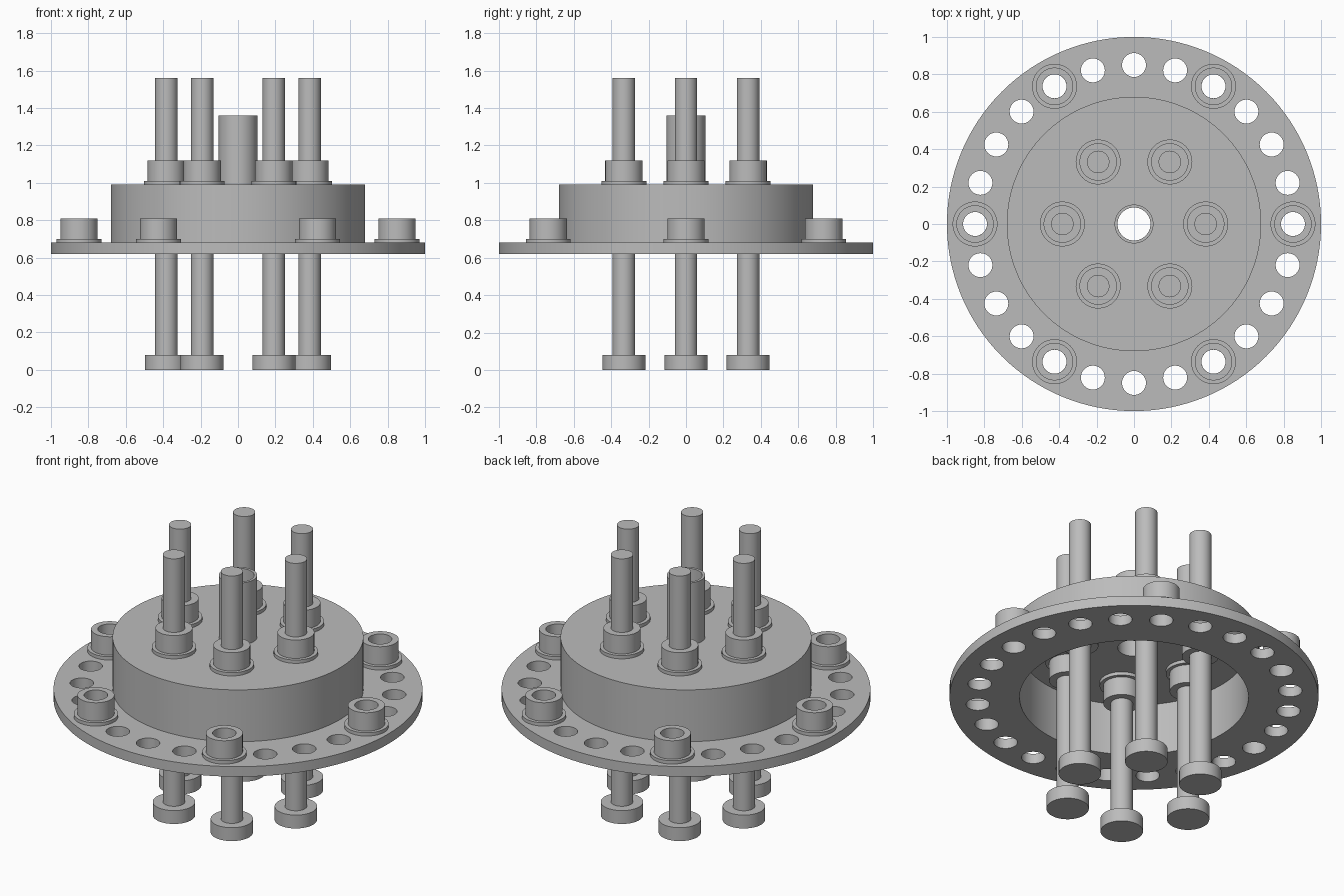
import bpy, bmesh
from math import pi, sin, cos, radians

cube = bpy.data.objects.get("Cube")
if cube:
    bpy.data.objects.remove(cube, do_unlink=True)

steel = bpy.data.materials.new("grey_steel")
steel.use_nodes = True
GREY = (0.5, 0.5, 0.5, 1)
steel.diffuse_color = GREY
steel.node_tree.nodes["Principled BSDF"].inputs["Base Color"].default_value = GREY


def lathe(name, profile, closed=True, steps=64, at=(0, 0, 0)):
    """Spin an (r, z) profile around the z axis."""
    bm = bmesh.new()
    vs = [bm.verts.new((r, 0, z)) for r, z in profile]
    edges = [bm.edges.new(p) for p in zip(vs, vs[1:])]
    if closed:
        edges.append(bm.edges.new((vs[-1], vs[0])))
    bmesh.ops.spin(bm, geom=vs + edges, cent=(0, 0, 0), axis=(0, 0, 1),
                   angle=2 * pi, steps=steps, use_duplicate=False)
    bmesh.ops.remove_doubles(bm, verts=bm.verts, dist=1e-5)
    bmesh.ops.recalc_face_normals(bm, faces=bm.faces)
    mesh = bpy.data.meshes.new(name)
    bm.to_mesh(mesh)
    bm.free()
    mesh.materials.append(steel)
    ob = bpy.data.objects.new(name, mesh)
    ob.location = at
    bpy.context.collection.objects.link(ob)
    return ob


def select(ob):
    bpy.ops.object.select_all(action='DESELECT')
    ob.select_set(True)
    bpy.context.view_layer.objects.active = ob


def smooth(ob):
    select(ob)
    bpy.ops.object.shade_smooth_by_angle(angle=radians(30))


def ring(name, inner, outer, low, high, at=(0, 0, 0)):
    ob = lathe(name, [(inner, low), (outer, low), (outer, high), (inner, high)], at=at)
    smooth(ob)


def polar(radius, angle):
    return (radius * cos(angle), radius * sin(angle), 0)


def nut_and_washer(name, inner, seat, direction, at):
    """Washer against the seat height, round nut stacked on it."""
    for part, outer, a, b in (("washer", 0.12, 0, 0.02), ("nut", 0.1, 0.02, 0.13)):
        low, high = sorted((seat + direction * a, seat + direction * b))
        ring(f"{name}_{part}", inner, outer, low, high, at)


FLANGE_Z, FLANGE_TOP = 0.62, 0.68
CEILING, PLATE_TOP = 0.93, 0.99
HOLE, ROD = 0.064, 0.06

# Flanged hollow housing
housing = lathe("flanged_housing", [
    (0.62, FLANGE_Z), (1, FLANGE_Z), (1, FLANGE_TOP), (0.68, FLANGE_TOP),
    (0.68, PLATE_TOP), (0.095, PLATE_TOP), (0.095, CEILING), (0.62, CEILING)], steps=128)

# Ring of drilled holes in the flange
bm = bmesh.new()
for i in range(24):
    made = bmesh.ops.create_cone(bm, cap_ends=True, segments=32,
                                 radius1=HOLE, radius2=HOLE, depth=0.2)
    x, y, _ = polar(0.85, i * pi / 12)
    bmesh.ops.translate(bm, verts=made["verts"], vec=(x, y, 0.65))
mesh = bpy.data.meshes.new("hole_cutter")
bm.to_mesh(mesh)
bm.free()
mesh.materials.append(steel)
cutter = bpy.data.objects.new("hole_cutter", mesh)
cutter.hide_render = True
bpy.context.collection.objects.link(cutter)
select(housing)
cut = housing.modifiers.new("holes", 'BOOLEAN')
cut.operation, cut.solver, cut.object = 'DIFFERENCE', 'EXACT', cutter
bpy.ops.object.modifier_apply(modifier=cut.name)
bpy.data.objects.remove(cutter, do_unlink=True)
smooth(housing)

# Central pipe
ring("central_pipe", 0.088, 0.104, CEILING, 1.36)

# Six long bolts clamped through the plate, six open nuts on the flange
for i in range(6):
    angle = i * pi / 3
    at = polar(0.383, angle)
    bolt = lathe(f"long_bolt_{i}", [(0, 0), (0.115, 0), (0.115, 0.08),
                                    (ROD, 0.08), (ROD, 1.56), (0, 1.56)],
                 closed=False, at=at)
    smooth(bolt)
    nut_and_washer(f"upper_{i}", ROD - 0.003, PLATE_TOP, 1, at)
    nut_and_washer(f"lower_{i}", ROD - 0.003, CEILING, -1, at)
    nut_and_washer(f"flange_{i}", HOLE, FLANGE_TOP, 1, polar(0.85, angle))
